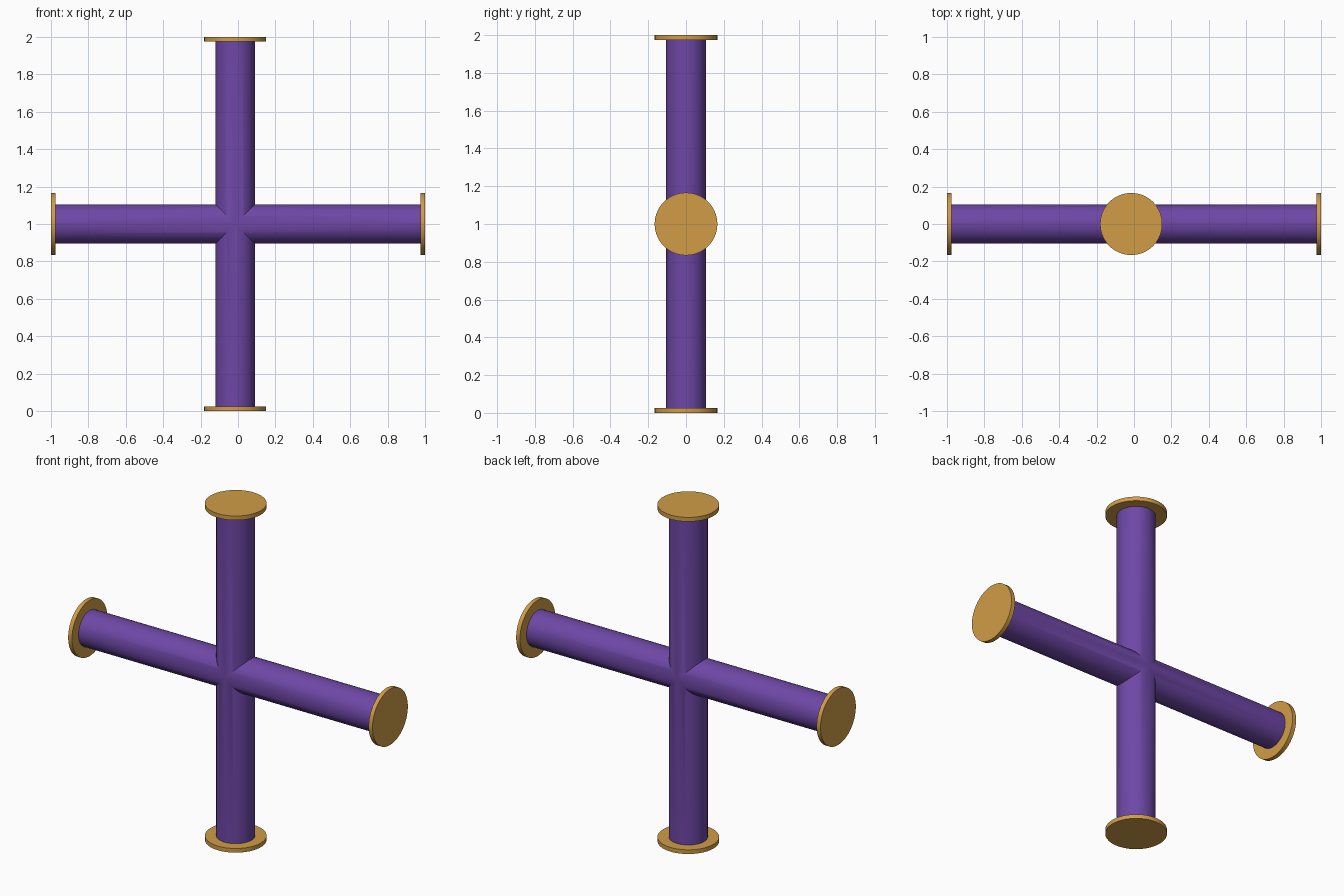
import bpy, bmesh, math
from mathutils import Matrix, Vector

if "Cube" in bpy.data.objects:
    bpy.data.objects.remove(bpy.data.objects["Cube"])

CENTRE = Vector((-0.015, 0, 1.0))
PIPE_R, FLANGE_R, FLANGE_T = 0.105, 0.166, 0.025
SEGMENTS = 64


def material(name, colour):
    m = bpy.data.materials.new(name)
    m.diffuse_color = (*colour, 1)
    m.use_nodes = True
    m.node_tree.nodes["Principled BSDF"].inputs["Base Color"].default_value = m.diffuse_color
    return m


purple = material("purple", (0.156, 0.063, 0.381))
gold = material("gold", (0.63, 0.335, 0.063))


def add_tube(bm, radius, start, end, angle, cap):
    """Cylinder along +X, then swung about Y and moved to the crossing."""
    rot = Matrix.Rotation(math.radians(90), 4, 'Y')
    mat = Matrix.Translation(((start + end) / 2, 0, 0)) @ rot
    bmesh.ops.create_cone(bm, cap_ends=cap, segments=SEGMENTS, radius1=radius,
                          radius2=radius, depth=end - start, matrix=mat)
    if not cap:  # mitre the inner end so the arms meet cleanly
        for s in (1, -1):
            bmesh.ops.bisect_plane(bm, geom=bm.verts[:] + bm.edges[:] + bm.faces[:],
                                   dist=1e-6, plane_co=(0, 0, 0),
                                   plane_no=(1, 0, s), clear_inner=True)
    place = Matrix.Translation(CENTRE) @ Matrix.Rotation(math.radians(angle), 4, 'Y')
    bmesh.ops.transform(bm, matrix=place, verts=bm.verts)


def finish(bm, name, mat):
    mesh = bpy.data.meshes.new(name)
    bmesh.ops.recalc_face_normals(bm, faces=bm.faces)
    bm.to_mesh(mesh)
    bm.free()
    mesh.materials.append(mat)
    ob = bpy.data.objects.new(name, mesh)
    bpy.context.collection.objects.link(ob)
    bpy.ops.object.select_all(action='DESELECT')
    ob.select_set(True)
    bpy.context.view_layer.objects.active = ob
    bpy.ops.object.shade_smooth_by_angle(angle=math.radians(30))


# side name, swing angle, distance from the crossing to the outer end
arms = [("right", 0, 1 - CENTRE.x), ("bottom", 90, 1.0),
        ("left", 180, 1 + CENTRE.x), ("top", 270, 1.0)]

# four-way pipe: mitred arms merged into one mesh
pipe = bmesh.new()
for side, angle, reach in arms:
    arm = bmesh.new()
    add_tube(arm, PIPE_R, -0.2, reach - FLANGE_T, angle, False)
    tmp = bpy.data.meshes.new("arm_tmp")
    arm.to_mesh(tmp)
    arm.free()
    pipe.from_mesh(tmp)
    bpy.data.meshes.remove(tmp)
bmesh.ops.remove_doubles(pipe, verts=pipe.verts, dist=1e-4)
finish(pipe, "cross_pipe", purple)

# end flanges
for side, angle, reach in arms:
    bm = bmesh.new()
    add_tube(bm, FLANGE_R, reach - FLANGE_T, reach, angle, True)
    finish(bm, side + "_flange", gold)
